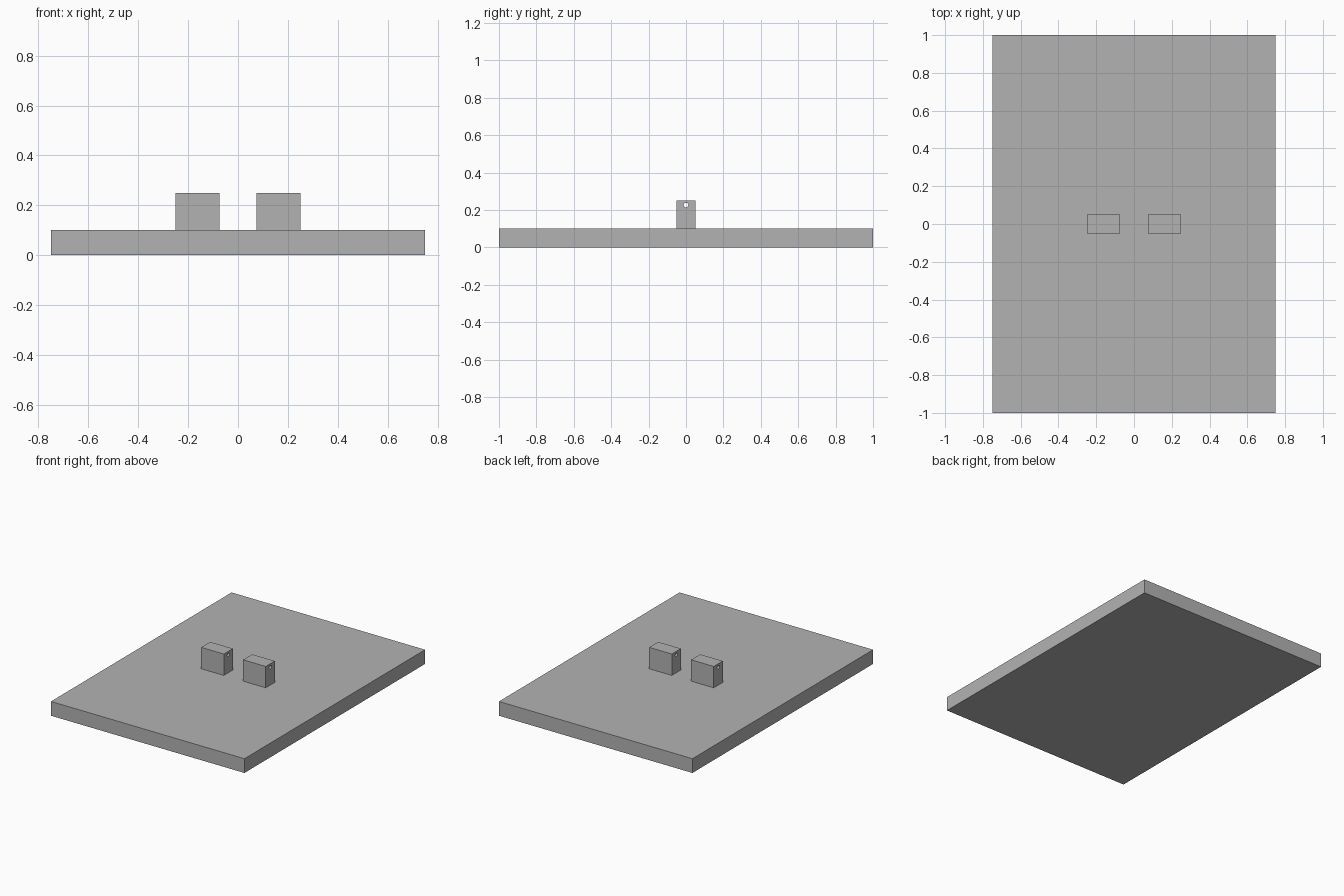
import bpy
import math

default_cube = bpy.data.objects.get("Cube")
if default_cube:
    bpy.data.objects.remove(default_cube, do_unlink=True)

# Single plain grey
grey = bpy.data.materials.new("plain_grey")
grey.use_nodes = True
colour = (0.45, 0.45, 0.45, 1)
grey.diffuse_color = colour
grey.node_tree.nodes["Principled BSDF"].inputs["Base Color"].default_value = colour


def box(name, size, centre):
    bpy.ops.mesh.primitive_cube_add(size=1, location=centre)
    obj = bpy.context.object
    obj.name = name
    obj.scale = size
    bpy.ops.object.transform_apply(location=False, rotation=False, scale=True)
    obj.data.materials.append(grey)
    return obj


# Flat base slab
box("base_plate", (1.5, 2, 0.1), (0, 0, 0.05))

# Long pin that cuts the pivot hole through both lugs
bpy.ops.mesh.primitive_cylinder_add(
    vertices=32, radius=0.0125, depth=1,
    location=(0, 0, 0.226), rotation=(0, math.pi / 2, 0))
cutter = bpy.context.object
cutter.name = "pin_hole_cutter"
cutter.data.materials.append(grey)
cutter.hide_render = True
cutter.display_type = 'WIRE'

# Pair of upright lugs
for side, sign in (("left", 1), ("right", -1)):
    lug = box(side + "_lug", (0.175, 0.1, 0.15), (sign * 0.1625, 0, 0.175))
    hole = lug.modifiers.new("pin_hole", 'BOOLEAN')
    hole.operation = 'DIFFERENCE'
    hole.solver = 'EXACT'
    hole.object = cutter
    bpy.context.view_layer.objects.active = lug
    bpy.ops.object.modifier_apply(modifier=hole.name)

# The cutter is no longer needed once the holes are made
bpy.data.objects.remove(cutter, do_unlink=True)
